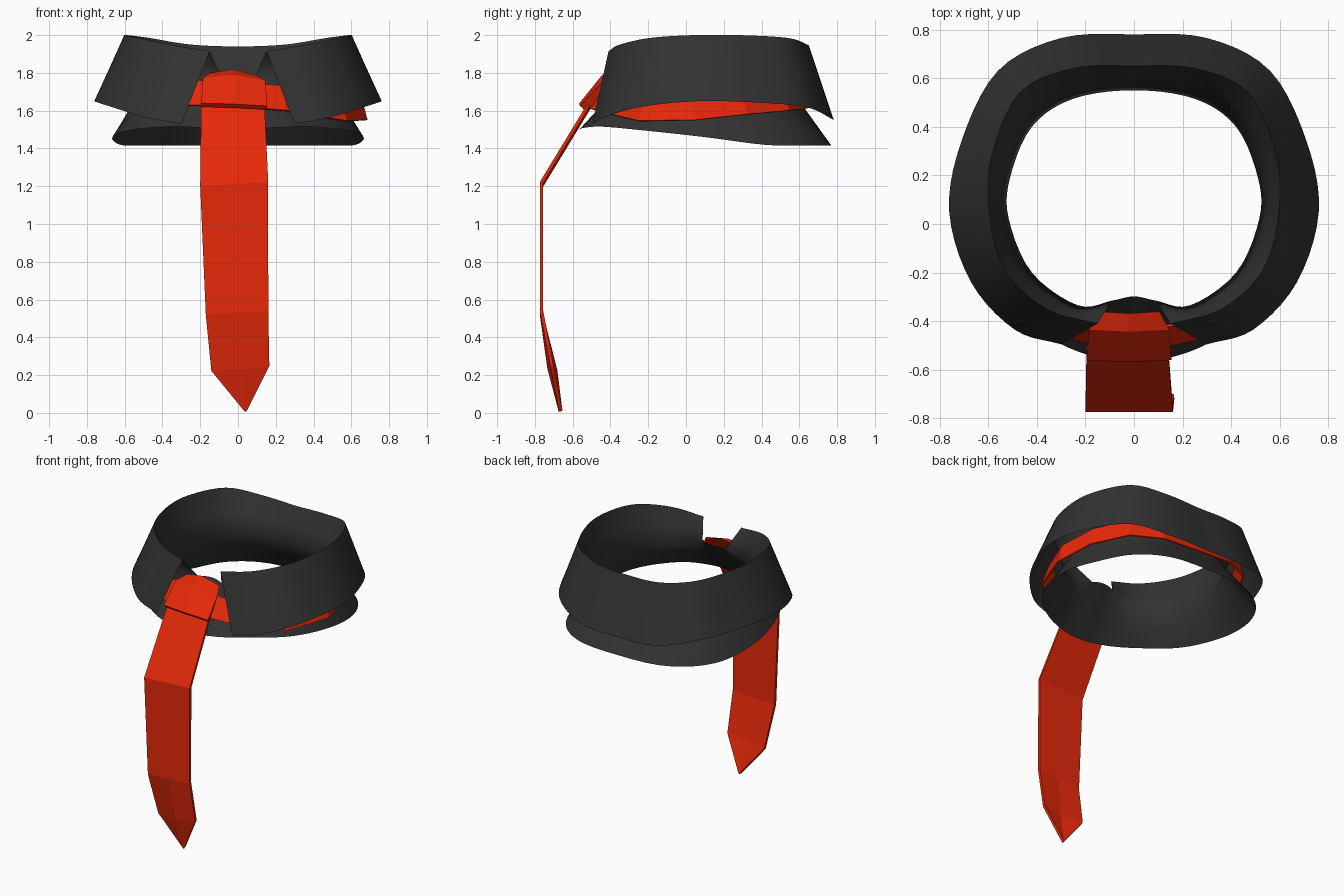
import bpy, bmesh
from mathutils import Vector

if "Cube" in bpy.data.objects:
    bpy.data.objects.remove(bpy.data.objects["Cube"])


def material(name, rgb):
    m = bpy.data.materials.new(name)
    m.use_nodes = True
    m.diffuse_color = (*rgb, 1)
    bsdf = m.node_tree.nodes["Principled BSDF"]
    bsdf.inputs["Base Color"].default_value = (*rgb, 1)
    bsdf.inputs["Roughness"].default_value = 0.8
    return m


CHARCOAL = material("charcoal cloth", (0.032, 0.032, 0.032))
RED = material("red silk", (0.8, 0.022, 0.003))
STEPS = 5  # columns between neighbouring control points


def smooth_row(points):
    """Smooth half loop starting on the mirror plane at the back."""
    p = [Vector(q) for q in points]
    flip = lambda v: Vector((-v.x, v.y, v.z))
    last = flip(p[-2]) if p[-1].x == 0 else 2 * p[-1] - p[-2]
    p = [flip(p[1])] + p + [last]
    out = []
    for a, b, c, d in zip(p, p[1:], p[2:], p[3:]):
        for i in range(STEPS):
            t = i / STEPS
            out.append(b + (c - a) * t / 2 + (2 * a - 5 * b + 4 * c - d) * t * t / 2
                       + (3 * b - a - 3 * c + d) * t ** 3 / 2)
    return out + [p[-2]]


def blend(row_a, row_b, t):
    return [a.lerp(b, t) for a, b in zip(row_a, row_b)]


def loft(name, rows, mat, wrap=False, caps=False):
    """Skin rows of points; wrap joins the last row to the first."""
    bm = bmesh.new()
    vs = [[bm.verts.new(p) for p in row] for row in rows]
    for r, s in zip(vs, vs[1:] + ([vs[0]] if wrap else [])):
        for i in range(min(len(r), len(s)) - 1):
            bm.faces.new((r[i], r[i + 1], s[i + 1], s[i]))
    if caps:
        bm.faces.new([r[0] for r in vs])
        bm.faces.new([r[-1] for r in vs])
    bmesh.ops.recalc_face_normals(bm, faces=bm.faces)
    me = bpy.data.meshes.new(name)
    bm.to_mesh(me)
    bm.free()
    me.materials.append(mat)
    ob = bpy.data.objects.new(name, me)
    bpy.context.collection.objects.link(ob)
    return ob


def thicken(ob, amount):
    mod = ob.modifiers.new("thickness", "SOLIDIFY")
    mod.thickness = amount
    mod.offset = 0


# Collar: flared hem, narrow waist, fold line and turned-down flap
hem = smooth_row([(0, .77, 1.415), (.3, .745, 1.415), (.51, .62, 1.415), (.625, .41, 1.42),
                  (.665, .1, 1.46), (.58, -.22, 1.495), (.38, -.44, 1.515),
                  (.2, -.535, 1.51), (0, -.565, 1.5)])
waist = smooth_row([(0, .55, 1.72), (.25, .515, 1.72), (.42, .4, 1.72), (.51, .19, 1.71),
                    (.515, .02, 1.7), (.42, -.2, 1.7), (.23, -.335, 1.71),
                    (.09, -.315, 1.78), (0, -.298, 1.79)])
fold = smooth_row([(0, .65, 1.94), (.25, .64, 1.95), (.47, .54, 1.985), (.585, .28, 2),
                   (.595, .04, 2), (.53, -.19, 1.985), (.36, -.35, 1.95), (.15, -.41, 1.915)])
flap = smooth_row([(0, .78, 1.55), (.3, .765, 1.56), (.56, .63, 1.62), (.71, .34, 1.645),
                   (.76, .05, 1.65), (.67, -.24, 1.62), (.49, -.435, 1.565), (.3, -.495, 1.53)])
collar = loft("collar", [hem, blend(hem, waist, .5), waist, blend(waist, fold, .5),
                         blend(waist, fold, .93), fold, blend(fold, flap, .07),
                         blend(fold, flap, .5), flap], CHARCOAL)
collar.modifiers.new("mirror", "MIRROR").use_clip = True
bpy.context.view_layer.objects.active = collar
collar.select_set(True)
bpy.ops.object.shade_smooth_by_angle(angle=2.0)

# Tie band between stand and flap, lower on the left, leaning in at the front
half = [(0, .645, 1.62), (.28, .635, 1.61), (.49, .54, 1.6), (.63, .32, 1.58),
        (.68, .05, 1.55), (.57, -.25, 1.545), (.25, -.475, 1.6), (0, -.53, 1.62)]
low = [Vector(p) for p in half]
low += [Vector((-.96 * x, y, z + .11 * x)) for x, y, z in half[-2:0:-1]] + [low[0]]
high = [Vector((p.x * .95, p.y * (.95 if p.y > 0 else .84), p.z + .13)) for p in low]
thicken(loft("tie_band", [low, high], RED), .012)

# Knot: closed profile (y, z, half width) swept across three columns
knot = []
for y, z, w, rise in [(-.36, 1.795, .125, .025), (-.435, 1.77, .165, .02),
                      (-.56, 1.635, .175, 0), (-.54, 1.615, .17, 0), (-.46, 1.65, .14, 0)]:
    knot.append([(-.02 - w, y, z + .005), (-.025, y - .008, z + rise), (-.02 + w, y, z - .01)])
loft("tie_knot", knot, RED, wrap=True, caps=True)

# Hanging blade: left edge, centre and right edge at each bend
blade = []
for y, z, x0, x1 in [(-.51, 1.63, -.195, .14), (-.765, 1.21, -.2, .16),
                     (-.765, .53, -.17, .16)]:
    blade.append([(x0, y, z - .01), ((x0 + x1) / 2, y, z), (x1, y, z + .01)])
blade.append([(-.14, -.69, .225), (.02, -.725, .235), (.165, -.71, .25)])
blade.append([(.035, -.663, .012), (.04, -.665, .008), (.045, -.663, .012)])
thicken(loft("tie_blade", blade, RED), .018)
